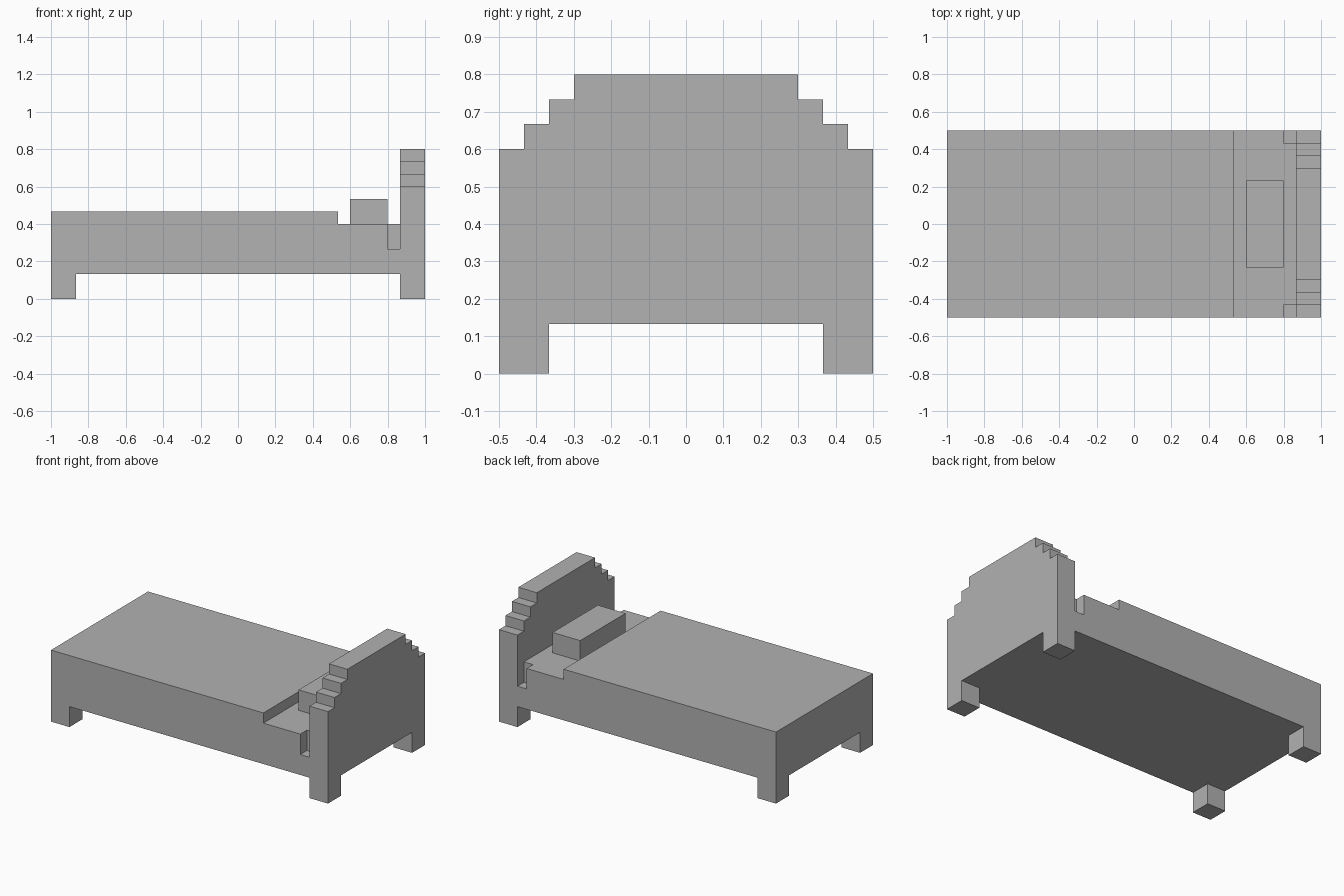
import bpy
import bmesh
from mathutils import Vector

U = 1 / 15  # the bed is laid out on a block grid of 1/15 unit

default = bpy.data.objects.get("Cube")
if default:
    bpy.data.objects.remove(default, do_unlink=True)

grey = bpy.data.materials.new("plain grey")
colour = (0.445, 0.445, 0.445, 1)
grey.diffuse_color = colour
grey.use_nodes = True
grey.node_tree.nodes["Principled BSDF"].inputs["Base Color"].default_value = colour


def extrude(name, profile, axis, start, end):
    """Extrude a profile, in grid blocks, along x (profile in yz) or y (profile in xz)."""
    bm = bmesh.new()
    place = (lambda a, b: (start, a, b)) if axis == "x" else (lambda a, b: (a, start, b))
    step = Vector((1, 0, 0) if axis == "x" else (0, 1, 0)) * (end - start) * U
    face = bm.faces.new([bm.verts.new(Vector(place(a, b)) * U) for a, b in profile])
    grown = bmesh.ops.extrude_face_region(bm, geom=[face], use_keep_orig=True)
    moved = [v for v in grown["geom"] if isinstance(v, bmesh.types.BMVert)]
    bmesh.ops.translate(bm, verts=moved, vec=step)
    bmesh.ops.recalc_face_normals(bm, faces=bm.faces)
    mesh = bpy.data.meshes.new(name)
    bm.to_mesh(mesh)
    bm.free()
    mesh.materials.append(grey)
    obj = bpy.data.objects.new(name, mesh)
    bpy.context.collection.objects.link(obj)
    return obj


def mirrored(half):
    """Complete a symmetric profile from its +y half."""
    return half + [(-a, b) for a, b in reversed(half)]


def block(name, x, y, z):
    profile = [(x[0], z[0]), (x[1], z[0]), (x[1], z[1]), (x[0], z[1])]
    return extrude(name, profile, "y", *y)


# Mattress and blanket, with the blanket ending in a step
extrude("mattress", [(-15, 2), (12, 2), (12, 6), (8, 6), (8, 7), (-15, 7)], "y", -7.5, 7.5)

# Narrow head end, notched at both sides next to the headboard
extrude("mattress_head_end", mirrored([(7.5, 2), (7.5, 4), (6.5, 4), (6.5, 6)]), "x", 12, 13)

# Pillow
block("pillow", (9, 12), (-3.5, 3.5), (6, 8))

# Stepped headboard that runs down into the two head legs
half = [(5.5, 2), (5.5, 0), (7.5, 0), (7.5, 9), (6.5, 9),
        (6.5, 10), (5.5, 10), (5.5, 11), (4.5, 11), (4.5, 12)]
extrude("headboard", mirrored(half), "x", 13, 15)

# Foot legs
for side, y in (("right", -7.5), ("left", 5.5)):
    block("foot_leg_" + side, (-15, -13), (y, y + 2), (0, 2))
